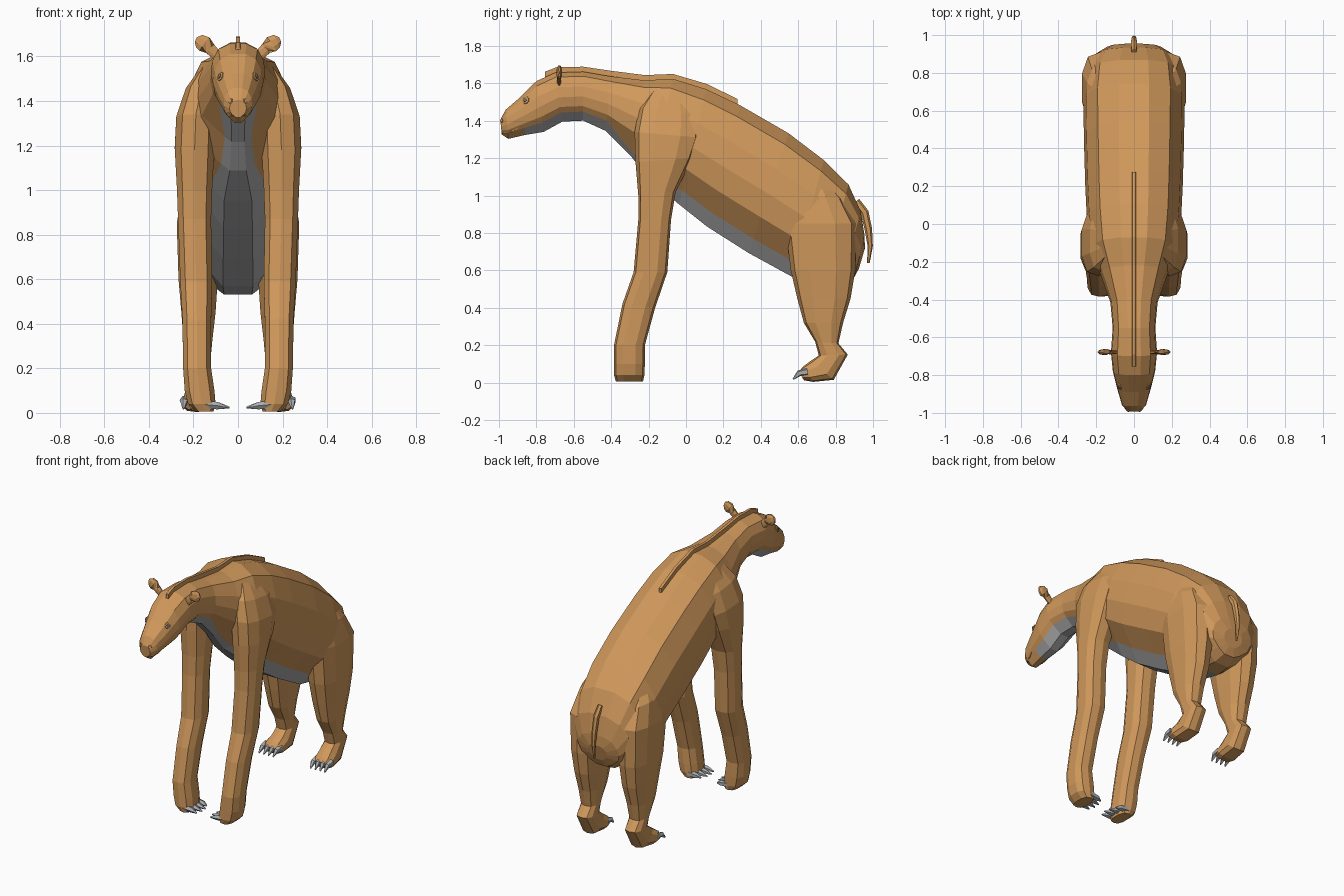
import bpy, bmesh, math
from mathutils import Vector


def material(name, rgb):
    m = bpy.data.materials.new(name)
    m.diffuse_color = (*rgb, 1)
    return m


FUR = material("tan fur", (0.63, 0.315, 0.105))
GREY = material("grey skin", (0.41, 0.41, 0.41))
CLAW = material("claw grey", (0.41, 0.43, 0.45))
EYE = material("eye grey", (0.16, 0.15, 0.13))


def loft(name, rings, mats):
    """Skin a list of closed rings and cap both ends."""
    bm = bmesh.new()
    vs = [[bm.verts.new(p) for p in r] for r in rings]
    n = len(rings[0])
    for a, b in zip(vs, vs[1:]):
        for i in range(n):
            bm.faces.new((a[i], a[(i + 1) % n], b[(i + 1) % n], b[i]))
    bm.faces.new(vs[0])
    bm.faces.new(vs[-1])
    bmesh.ops.recalc_face_normals(bm, faces=bm.faces)
    me = bpy.data.meshes.new(name)
    bm.to_mesh(me)
    bm.free()
    for m in mats:
        me.materials.append(m)
    ob = bpy.data.objects.new(name, me)
    bpy.context.collection.objects.link(ob)
    return ob


def tube(name, pts, radii, mat, sides=5, flat=1.0):
    """Tapering tube along a path; flat squashes it sideways."""
    pts = [Vector(p) for p in pts]
    rings = []
    for i, p in enumerate(pts):
        d = (pts[min(i + 1, len(pts) - 1)] - pts[max(i - 1, 0)]).normalized()
        ref = Vector((1, 0, 0)) if abs(d.x) < 0.8 else Vector((0, 1, 0))
        u = (ref - d * ref.dot(d)).normalized()
        v = d.cross(u)
        rings.append([p + radii[i] * (u * flat * math.cos(a) + v * math.sin(a))
                      for a in (2 * math.pi * (k + 0.5) / sides for k in range(sides))])
    return loft(name, rings, [mat])


def leg(name, s, spec, sides=10):
    """Limb from (x0, x1, y0, y1, z front, z back) rounded-box sections."""
    rings = []
    for x0, x1, y0, y1, zf, zb in spec:
        ring = []
        for k in range(sides):
            a = 2 * math.pi * (k + 0.5) / sides
            c, q = math.cos(a), math.sin(a)
            c = math.copysign(min(1, abs(c) ** 0.8 * 1.03), c)
            q = math.copysign(min(1, abs(q) ** 0.8 * 1.03), q)
            ring.append((s * ((x0 + x1) / 2 + c * (x1 - x0) / 2),
                         (y0 + y1) / 2 + q * (y1 - y0) / 2,
                         (zf + zb) / 2 + q * (zb - zf) / 2))
        rings.append(ring)
    return loft(name, rings, [FUR])


# Body and head: top y, z, bottom y, z, half width
SECTIONS = [
    (-0.993, 1.405, -0.985, 1.325, 0.038),
    (-0.965, 1.46, -0.95, 1.30, 0.064),
    (-0.89, 1.525, -0.86, 1.32, 0.088),
    (-0.80, 1.615, -0.76, 1.335, 0.112),
    (-0.70, 1.66, -0.66, 1.39, 0.122),
    (-0.55, 1.665, -0.55, 1.395, 0.113),
    (-0.40, 1.64, -0.43, 1.34, 0.125),
    (-0.22, 1.62, -0.30, 1.21, 0.18),
    (-0.07, 1.63, -0.20, 1.08, 0.23),
    (0.11, 1.575, -0.04, 0.94, 0.25),
    (0.29, 1.49, 0.11, 0.82, 0.258),
    (0.55, 1.34, 0.33, 0.68, 0.265),
    (0.74, 1.195, 0.56, 0.555, 0.268),
    (0.87, 1.065, 0.72, 0.52, 0.25),
    (0.935, 0.92, 0.83, 0.525, 0.21),
    (0.955, 0.79, 0.90, 0.56, 0.15),
    (0.957, 0.72, 0.925, 0.61, 0.07),
]


def profile(i):
    """Cross-section outline; the grey edge is high on the neck, narrow on the chest."""
    edge = (0.56, 0.87)
    keel = (0.25, 0.98)
    if i <= 6:
        edge = (0.70, 0.80)
    elif i <= 8:
        edge, keel = (0.33, 0.93), (0.16, 0.985)
    elif i <= 12:
        edge = (0.50, 0.865)
    half = [(0.3, 0.01), (0.72, 0.10), (0.95, 0.30), (1.0, 0.50), (0.90, 0.69), edge, keel]
    return half + [(-x, t) for x, t in reversed(half)]


rings = [[(w * x, ty + (by - ty) * t, tz + (bz - tz) * t) for x, t in profile(i)]
         for i, (ty, tz, by, bz, w) in enumerate(SECTIONS)]
body = loft("body", rings, [FUR, GREY])

# Grey throat and belly: underside strips behind the chin
n = len(rings[0])
for p in body.data.polygons:
    if len(p.vertices) == 4:
        columns = {v % n for v in p.vertices}
        rows = {v // n for v in p.vertices}
        if columns <= {5, 6, 7, 8} and min(rows) >= 2 and max(rows) <= 13:
            p.material_index = 1


def on_skin(x, y, z):
    """Nearest point of the body surface and its normal."""
    _, loc, nor, _ = body.closest_point_on_mesh(Vector((x, y, z)))
    return loc, nor


FRONT_LEG = [
    (0.08, 0.16, -0.18, 0.02, 1.57, 1.54),
    (0.09, 0.235, -0.25, 0.07, 1.47, 1.43),
    (0.10, 0.278, -0.275, 0.075, 1.34, 1.31),
    (0.105, 0.285, -0.27, 0.035, 1.18, 1.20),
    (0.115, 0.275, -0.255, -0.055, 1.00, 1.02),
    (0.12, 0.27, -0.255, -0.08, 0.87, 0.87),
    (0.115, 0.26, -0.28, -0.10, 0.59, 0.59),
    (0.12, 0.25, -0.34, -0.165, 0.42, 0.40),
    (0.12, 0.247, -0.385, -0.22, 0.20, 0.20),
    (0.105, 0.24, -0.385, -0.22, 0.10, 0.10),
    (0.10, 0.225, -0.385, -0.222, 0.04, 0.04),
    (0.11, 0.19, -0.375, -0.23, 0.006, 0.006),
]
HIND_LEG = [
    (0.08, 0.18, 0.58, 0.74, 1.17, 1.10),
    (0.08, 0.25, 0.53, 0.84, 1.02, 0.98),
    (0.08, 0.276, 0.53, 0.91, 0.85, 0.85),
    (0.09, 0.268, 0.56, 0.905, 0.60, 0.60),
    (0.10, 0.255, 0.595, 0.88, 0.45, 0.45),
    (0.115, 0.245, 0.63, 0.84, 0.32, 0.32),
    (0.125, 0.235, 0.69, 0.815, 0.22, 0.21),
    (0.125, 0.235, 0.71, 0.865, 0.145, 0.15),
    (0.12, 0.24, 0.665, 0.79, 0.115, 0.015),
    (0.12, 0.25, 0.625, 0.68, 0.085, 0.004),
    (0.135, 0.24, 0.605, 0.63, 0.06, 0.012),
]

for side, s in (("left", -1), ("right", 1)):
    leg("front_leg_" + side, s, FRONT_LEG)
    leg("hind_leg_" + side, s, HIND_LEG)
    for i in range(4):
        # Front claws curl inward, hind claws point forward
        y = -0.362 + i * 0.04
        tip = (0.05, 0.038, 0.042, 0.06)[i]
        tube("front_claw_%s_%d" % (side, i),
             [(s * 0.15, y, 0.038), (s * 0.09, y, 0.032), (s * tip, y - 0.005, 0.024)],
             [0.02, 0.017, 0.004], CLAW)
        x = 0.137 + i * 0.035
        tube("hind_claw_%s_%d" % (side, i),
             [(s * x, 0.65, 0.058), (s * x, 0.605, 0.05), (s * (x + 0.003), 0.572, 0.018)],
             [0.02, 0.017, 0.004], CLAW)

    # Cupped ear on a short stalk
    ear = tube("ear_" + side,
               [(s * 0.095, -0.68, 1.605), (s * 0.125, -0.68, 1.635), (s * 0.15, -0.678, 1.655),
                (s * 0.172, -0.675, 1.668), (s * 0.188, -0.672, 1.674)],
               [0.024, 0.028, 0.040, 0.034, 0.014], FUR, 8)
    for v in ear.data.vertices:
        v.co.y = -0.678 + (v.co.y + 0.678) * 0.42

    # Eye, eyelid and nostril follow the head surface
    p, nor = on_skin(s * 0.074, -0.855, 1.508)
    tube("eyelid_" + side, [p - nor * 0.012, p + nor * 0.004, p + nor * 0.007], [0.024, 0.021, 0.014], FUR, 8)
    tube("eye_" + side, [p, p + nor * 0.009, p + nor * 0.012], [0.013, 0.012, 0.006], EYE, 8)
    p, nor = on_skin(s * 0.034, -0.985, 1.40)
    tube("nostril_" + side, [p - nor * 0.004, p + nor * 0.003], [0.014, 0.011], FUR, 6)

    # Lip crease
    pts = [on_skin(s * x, y, z)[0] for x, y, z in
           ((0.02, -0.99, 1.335), (0.042, -0.965, 1.335), (0.06, -0.93, 1.338), (0.075, -0.895, 1.355))]
    tube("lip_" + side, pts, [0.003, 0.004, 0.004, 0.002], FUR, 4)

# Narrow mane along head, neck and back
SPINE = [(-0.755, 1.65), (-0.69, 1.675), (-0.55, 1.677), (-0.40, 1.655), (-0.22, 1.632),
         (-0.07, 1.638), (0.11, 1.585), (0.275, 1.505)]
loft("mane", [[(-0.011, y, z - 0.03), (0.011, y, z - 0.03), (0.009, y, z + 0.012), (-0.009, y, z + 0.012)]
              for y, z in SPINE], [FUR])

# Thin hanging tail
tube("tail", [(0, 0.91, 0.97), (0, 0.955, 0.91), (0, 0.975, 0.82), (0, 0.985, 0.73), (0, 0.975, 0.64)],
     [0.02, 0.022, 0.02, 0.014, 0.007], FUR, 6, 0.8)
